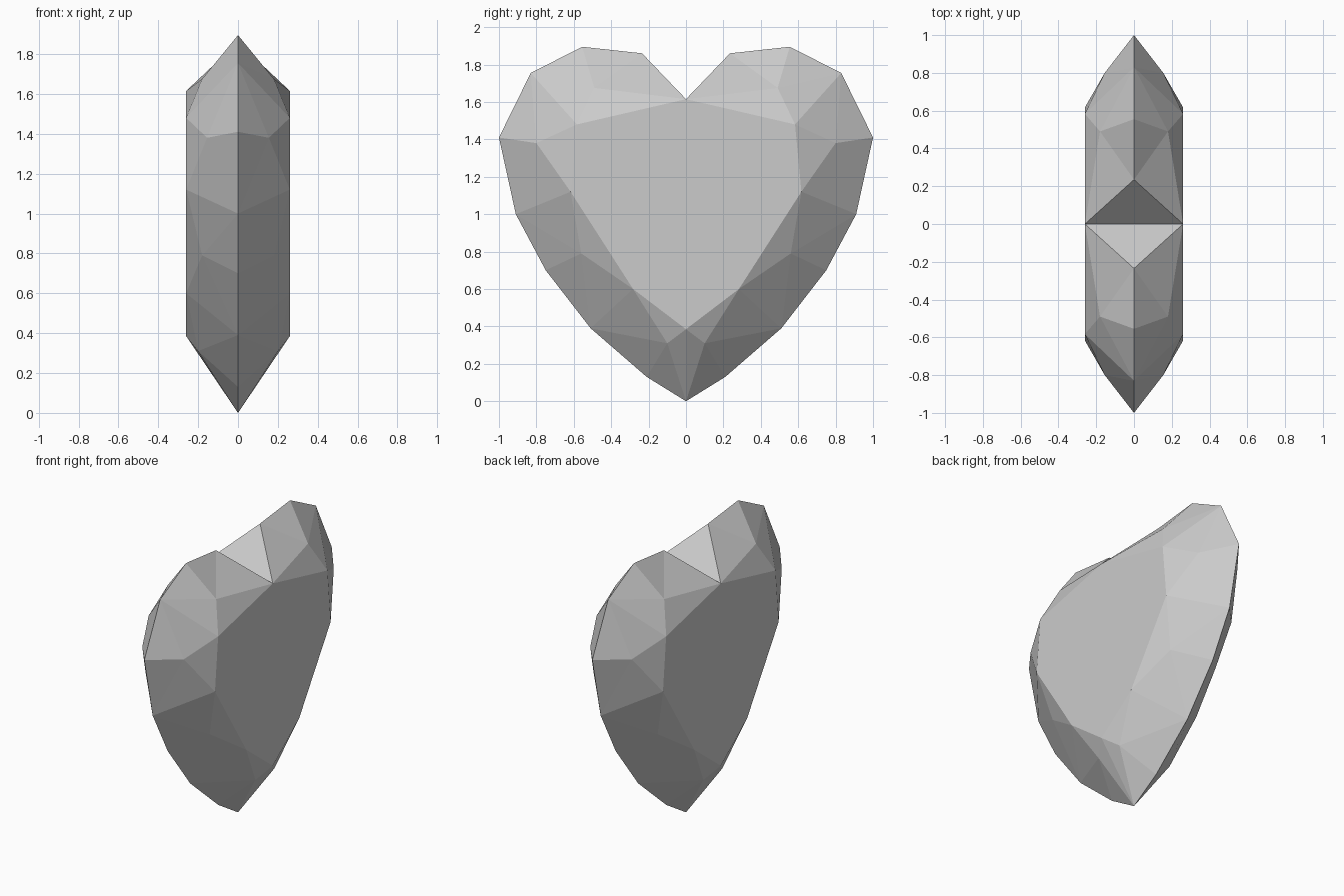
import bpy, bmesh

cube = bpy.data.objects.get("Cube")
if cube:
    bpy.data.objects.remove(cube, do_unlink=True)

# Single gem material
grey = bpy.data.materials.new("stone grey")
grey.use_nodes = True
colour = (0.6, 0.6, 0.6, 1)
grey.diffuse_color = colour
grey.node_tree.nodes["Principled BSDF"].inputs["Base Color"].default_value = colour

# One quarter of the cut heart: girdle outline, crown facet points, flat table rim
TABLE_X = 0.26
girdle = [(0, 0), (.21, .13), (.51, .39), (.75, .70), (.91, 1.0),
          (1.0, 1.41), (.83, 1.755), (.555, 1.895), (.235, 1.86), (0, 1.615)]
crown = [(.20, .10, .31), (.18, .56, .79), (.155, .80, 1.38), (.18, .49, 1.675)]
table = [(0, .385), (.283, .60), (.617, 1.12), (.583, 1.48), (0, 1.615)]

bm = bmesh.new()
point = {}
for i, (y, z) in enumerate(girdle):
    point[f"g{i}"] = bm.verts.new((0, y, z))
for i, co in enumerate(crown):
    point[f"c{i}"] = bm.verts.new(co)
for i, (y, z) in enumerate(table):
    point[f"t{i}"] = bm.verts.new((TABLE_X, y, z))

# Facets, from the bottom tip round the lobe to the cleft, then the table
facets = """t0 g0 c0, g0 g1 c0, g1 g2 c0, c0 g2 t1, t0 c0 t1,
t1 g2 c1, g2 g3 c1, g3 g4 c1, c1 g4 t2, t1 c1 t2,
t2 g4 c2, g4 g5 c2, g5 g6 c2, c2 g6 t3, t2 c2 t3,
t3 g6 c3, g6 g7 c3, g7 g8 c3, c3 g8 t4, t3 c3 t4,
t4 g8 g9, t0 t1 t2 t3 t4"""
for facet in facets.split(","):
    bm.faces.new([point[name] for name in facet.split()])

# Mirror to both sides and both lobes, then join the flat table and cleft halves
for axis in "XY":
    bmesh.ops.mirror(bm, geom=bm.verts[:] + bm.edges[:] + bm.faces[:],
                     axis=axis, merge_dist=0.001)
bmesh.ops.remove_doubles(bm, verts=bm.verts[:], dist=0.001)
bmesh.ops.recalc_face_normals(bm, faces=bm.faces[:])
bmesh.ops.dissolve_limit(bm, angle_limit=0.005, verts=bm.verts[:], edges=bm.edges[:])

mesh = bpy.data.meshes.new("heart_gem")
bm.to_mesh(mesh)
bm.free()
mesh.materials.append(grey)
bpy.context.collection.objects.link(bpy.data.objects.new("heart_gem", mesh))
